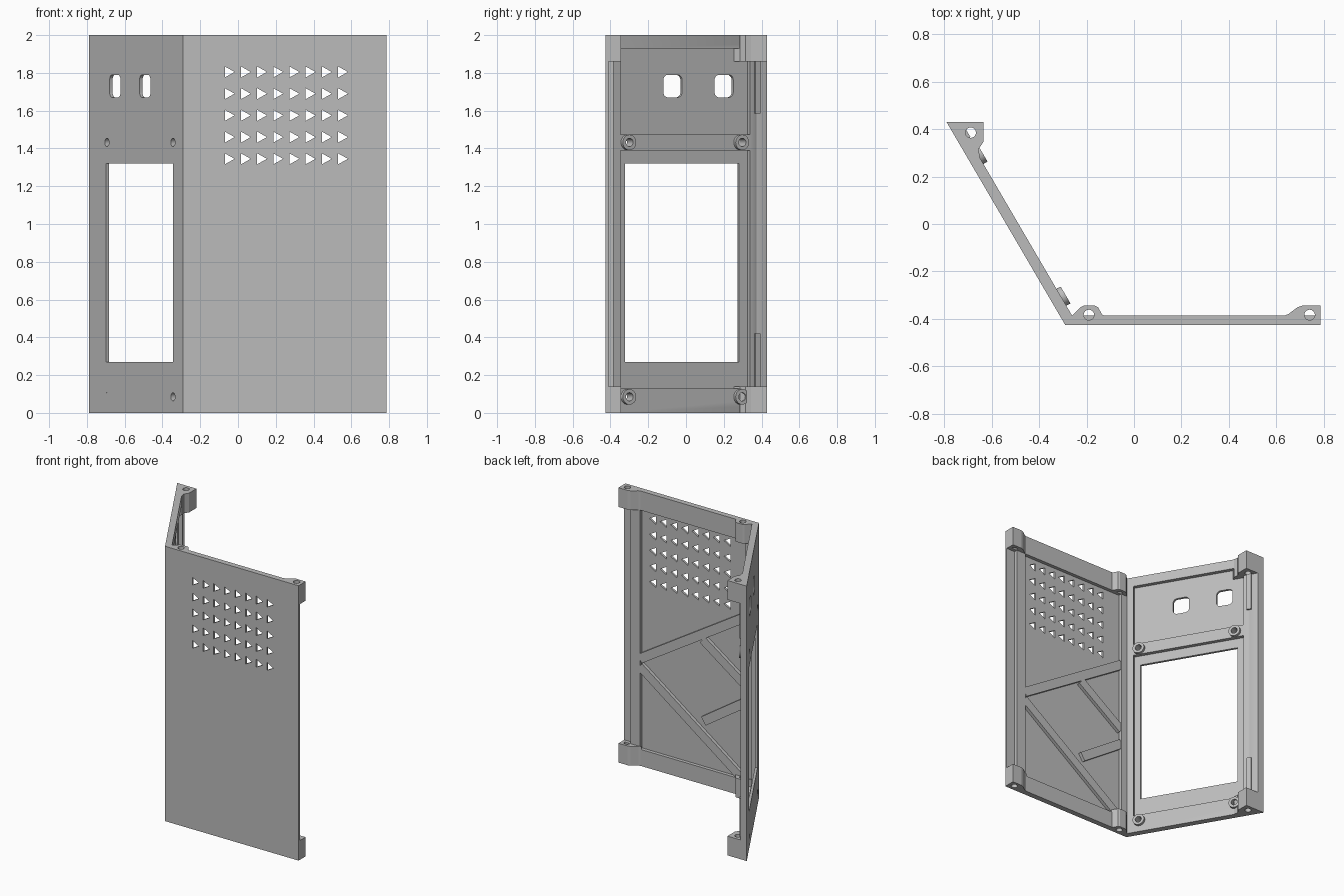
import bpy, bmesh, math
from mathutils import Vector

if "Cube" in bpy.data.objects:
    bpy.data.objects.remove(bpy.data.objects["Cube"], do_unlink=True)

grey = bpy.data.materials.new("plain grey")
grey.use_nodes = True
grey.diffuse_color = (0.5, 0.5, 0.5, 1)
grey.node_tree.nodes["Principled BSDF"].inputs["Base Color"].default_value = (0.5, 0.5, 0.5, 1)

# Shell thicknesses and the direction of the slanted wall
CORNER = Vector((-0.29, -0.425, 0))
ALONG = Vector((-0.5, 0.855, 0)).normalized()
INWARD = Vector((ALONG.y, -ALONG.x, 0))
SKIN, PANEL_T, WALL_T = 0.015, 0.04, 0.045
WALL_SKIN = 0.018
BLOCK = 0.14
ENDS = [(0, BLOCK), (2 - BLOCK, 2)]


# Frames: profile coordinates a, b and depth c to world space
def plan(a, b, c):
    return Vector((a, b, c))


def panel(a, b, c):
    return Vector((a, c - 0.425, b))


def wall(a, b, c):
    return CORNER + ALONG * a + INWARD * c + Vector((0, 0, b))


def rect(a0, a1, b0, b1):
    return [(a0, b0), (a1, b0), (a1, b1), (a0, b1)]


def circle(a, b, r, n=24):
    return [(a + r * math.cos(i * math.tau / n), b + r * math.sin(i * math.tau / n)) for i in range(n)]


def rounded(a0, a1, b0, b1, r):
    centres = [(a1 - r, b1 - r), (a0 + r, b1 - r), (a0 + r, b0 + r), (a1 - r, b0 + r)]
    return [(ca + r * math.cos((q + k / 5) * math.pi / 2), cb + r * math.sin((q + k / 5) * math.pi / 2))
            for q, (ca, cb) in enumerate(centres) for k in range(6)]


def strip(p, q, width):
    p, q = Vector(p), Vector(q)
    side = (q - p).normalized().orthogonal() * width / 2
    return [tuple(v) for v in (p + side, q + side, q - side, p - side)]


def prisms(name, frame, parts):
    """One object made of (profile, depth start, depth end) prisms."""
    bm = bmesh.new()
    for profile, c0, c1 in parts:
        low = [bm.verts.new(frame(a, b, c0)) for a, b in profile]
        high = [bm.verts.new(frame(a, b, c1)) for a, b in profile]
        bm.faces.new(low)
        bm.faces.new(high)
        for i in range(len(low)):
            j = (i + 1) % len(low)
            bm.faces.new((low[i], low[j], high[j], high[i]))
    bmesh.ops.recalc_face_normals(bm, faces=bm.faces)
    mesh = bpy.data.meshes.new(name)
    bm.to_mesh(mesh)
    bm.free()
    mesh.materials.append(grey)
    ob = bpy.data.objects.new(name, mesh)
    bpy.context.collection.objects.link(ob)
    return ob


def cut(ob, frame, parts):
    """Subtract prisms and keep the finished mesh."""
    tool = prisms("cutter", frame, parts)
    tool.hide_render = True
    mod = ob.modifiers.new("cut", 'BOOLEAN')
    mod.operation, mod.solver, mod.object = 'DIFFERENCE', 'EXACT', tool
    graph = bpy.context.evaluated_depsgraph_get()
    mesh = bpy.data.meshes.new_from_object(ob.evaluated_get(graph))
    ob.modifiers.clear()
    ob.data = mesh
    bpy.data.objects.remove(tool, do_unlink=True)


# Front panel: rim, inner pocket and thin side lip
inner_x = CORNER.x + (WALL_T - INWARD.y * PANEL_T) / INWARD.x
front = prisms("front_panel", plan, [([(-0.29, -0.425), (0.785, -0.425), (0.785, -0.385), (inner_x, -0.385)], 0, 2)])
cut(front, panel, [(rect(-0.21, 0.64, 0.12, 1.86), SKIN, 0.1),
                   (rect(0.715, 0.9, BLOCK, 2 - BLOCK), SKIN, 0.1)])

# Vent triangles in eight columns and five rows
vents = []
for col in range(8):
    for row in range(5):
        x, z = -0.07 + col * 0.0857, 1.345 + row * 0.115
        vents.append(([(x, z - 0.029), (x + 0.052, z), (x, z + 0.029)], -0.1, 0.1))
cut(front, panel, vents)

# Corner screw holes reach into the rim
HOLES = [(-0.19, -0.383), (0.74, -0.383)]
for x, y in HOLES:
    cut(front, plan, [(circle(x, y, 0.022), -0.1, 0.11), (circle(x, y, 0.022), 1.875, 2.1)])

# Diagonal stiffening ribs
ribs = [((0.645, 0.775), (-0.215, 1.31)), ((0.645, 0.72), (-0.17, 0.13)),
        ((0.14, 1.05), (-0.215, 0.80)), ((0.13, 0.46), (-0.215, 0.69))]
prisms("panel_ribs", panel, [(strip(p, q, 0.065), SKIN - 0.003, PANEL_T - 0.001) for p, q in ribs])

# Screw blocks on the front panel, top and bottom
inner_block = [(-0.261, -0.387), (-0.255, -0.38), (-0.225, -0.35), (-0.212, -0.344), (-0.165, -0.344),
               (-0.152, -0.35), (-0.135, -0.38), (-0.125, -0.387)]
outer_block = [(0.63, -0.387), (0.65, -0.38), (0.69, -0.35), (0.71, -0.344), (0.785, -0.344), (0.785, -0.387)]
for name, outline, hole in (("inner_screw_block", inner_block, HOLES[0]), ("outer_screw_block", outer_block, HOLES[1])):
    ob = prisms(name, plan, [(outline, a, b) for a, b in ENDS])
    cut(ob, plan, [(circle(*hole, 0.022), -0.1, 2.1)])

# Slanted wall with two pockets, a screen window and two button slots
end_x = CORNER.x + (WALL_T - INWARD.y * 0.855) / INWARD.x
side = prisms("slanted_wall", plan, [([(-0.29, -0.425), (inner_x, -0.385), (end_x, 0.43), (-0.79, 0.43)], 0, 2)])
cut(side, wall, [(rect(0.065, 0.86, 1.475, 1.93), WALL_SKIN, 0.08),
                 (rect(0.065, 0.86, 0.13, 1.39), WALL_SKIN, 0.08)])
cut(side, wall, [(rect(0.107, 0.808, 0.27, 1.32), -0.1, 0.1)]
    + [(rounded(u, u + 0.115, 1.67, 1.79, 0.028), -0.1, 0.1) for u in (0.343, 0.657)])
BOSSES = [(u, z) for u in (0.108, 0.8) for z in (0.085, 1.432)]
cut(side, wall, [(circle(u, z, 0.022), -0.1, 0.1) for u, z in BOSSES])

# Screw bosses around the window
bosses = prisms("window_bosses", wall, [(circle(u, z, 0.041), 0.03, 0.065) for u, z in BOSSES])
cut(bosses, wall, [(circle(u, z, 0.022), -0.1, 0.1) for u, z in BOSSES])

# Snap ridges near the rear edge
prisms("snap_ridges", wall, [(rect(0.885, 0.918, a, b), 0.04, 0.055) for a, b in ((BLOCK, 0.42), (1.585, 2 - BLOCK))])

# Rear corner blocks
rear = prisms("rear_screw_block", plan, [([(-0.79, 0.43), (-0.635, 0.43), (-0.635, 0.345), (-0.655, 0.315),
                                         (-0.65, 0.285), (-0.675, 0.235)], a, b) for a, b in ENDS])
cut(rear, plan, [(circle(-0.688, 0.385, 0.022), -0.1, 2.1)])
cut(side, plan, [(circle(-0.688, 0.385, 0.022), -0.1, 2.1)])

for ob in (front, side, bosses, rear):
    bpy.ops.object.select_all(action='DESELECT')
    ob.select_set(True)
    bpy.context.view_layer.objects.active = ob
    bpy.ops.object.shade_smooth_by_angle(angle=math.radians(30))
